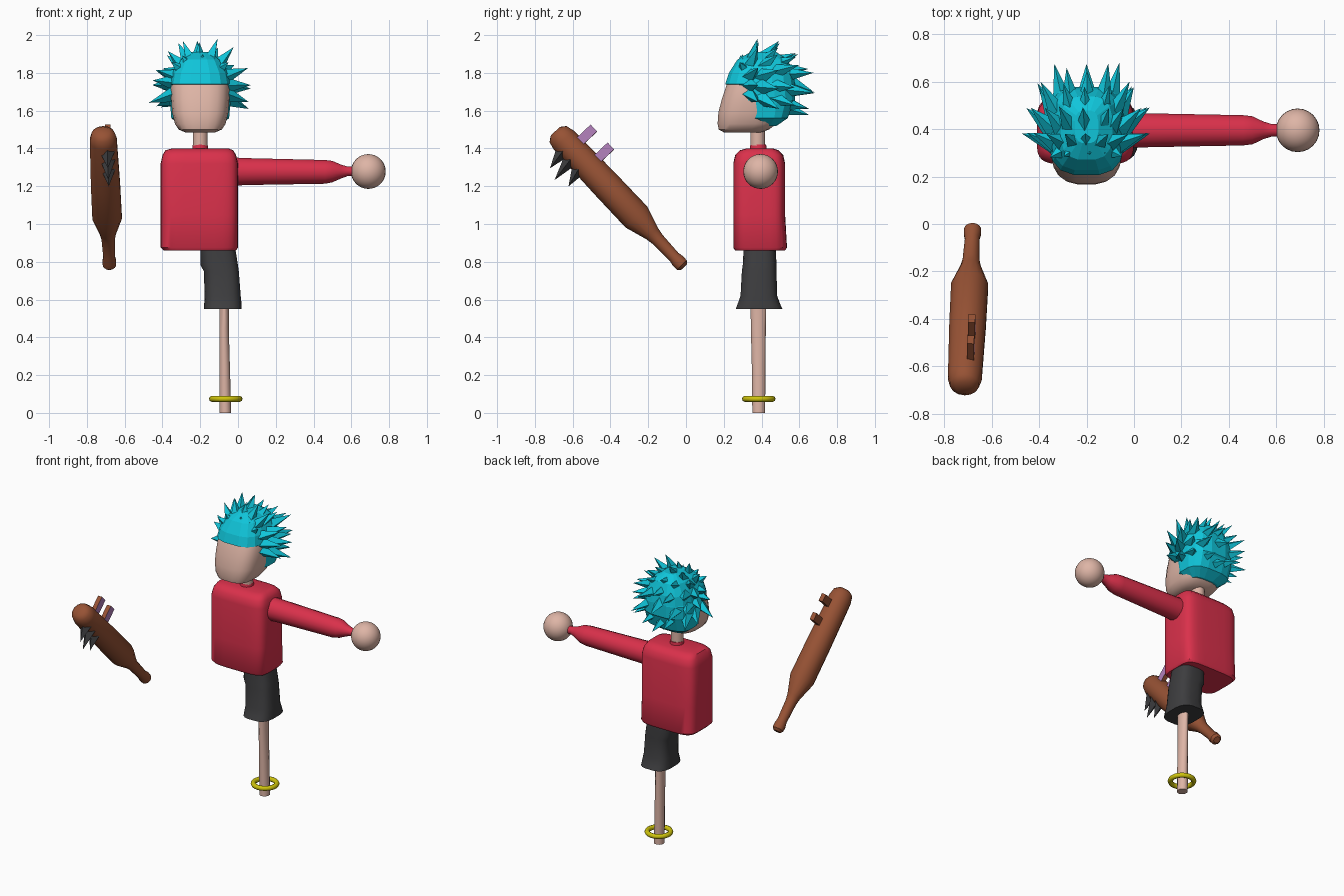
import bpy, bmesh, math, random
from mathutils import Vector, Matrix

if "Cube" in bpy.data.objects:
    bpy.data.objects.remove(bpy.data.objects["Cube"])

random.seed(4)


def material(name, rgb):
    m = bpy.data.materials.new(name)
    m.diffuse_color = (*rgb, 1)
    m.use_nodes = True
    m.node_tree.nodes["Principled BSDF"].inputs["Base Color"].default_value = m.diffuse_color
    return m


SKIN = material("skin", (0.73, 0.46, 0.38))
RED = material("red cloth", (0.70, 0.03, 0.07))
CYAN = material("cyan hair", (0.005, 0.56, 0.70))
DARK = material("charcoal", (0.047, 0.047, 0.05))
BROWN = material("brown wood", (0.31, 0.085, 0.035))
PURPLE = material("mauve", (0.45, 0.22, 0.50))
YELLOW = material("yellow metal", (0.62, 0.55, 0.004))


def finish(name, bm, mats, angle=40):
    bmesh.ops.recalc_face_normals(bm, faces=bm.faces)
    me = bpy.data.meshes.new(name)
    bm.to_mesh(me)
    bm.free()
    ob = bpy.data.objects.new(name, me)
    bpy.context.collection.objects.link(ob)
    for m in mats:
        me.materials.append(m)
    for p in me.polygons:
        p.use_smooth = angle > 0
    if angle > 0:
        me.set_sharp_from_angle(angle=math.radians(angle))
    return ob


def loft(bm, rings, sides=16, power=2.0, axis="z"):
    """Rings are (position, a_min, a_max, b_min, b_max); power squares the section."""
    loops = []
    for t, a0, a1, b0, b1 in rings:
        loop = []
        for i in range(sides):
            g = 2 * math.pi * (i + 0.5) / sides
            c, s = math.cos(g), math.sin(g)
            a = (a0 + a1) / 2 + (a1 - a0) / 2 * math.copysign(abs(c) ** (2 / power), c)
            b = (b0 + b1) / 2 + (b1 - b0) / 2 * math.copysign(abs(s) ** (2 / power), s)
            loop.append(bm.verts.new((a, b, t) if axis == "z" else (t, a, b)))
        loops.append(loop)
    for lo, hi in zip(loops, loops[1:]):
        for i in range(sides):
            j = (i + 1) % sides
            bm.faces.new((lo[i], lo[j], hi[j], hi[i]))
    bm.faces.new(loops[0])
    bm.faces.new(loops[-1])


def lofted(name, mat, rings, angle=40, **kw):
    bm = bmesh.new()
    loft(bm, rings, **kw)
    return finish(name, bm, [mat], angle)


def spike(bm, base, tip, radius, sides=4):
    d = tip - base
    mat = Matrix.Translation((base + tip) / 2) @ d.to_track_quat("Z", "Y").to_matrix().to_4x4()
    bmesh.ops.create_cone(bm, cap_ends=True, segments=sides, radius1=radius,
                          radius2=0, depth=d.length, matrix=mat)


# Shirt, collar and sleeve
lofted("shirt", RED, [
    (0.86, -0.395, -0.01, 0.26, 0.525), (0.875, -0.41, 0.0, 0.25, 0.535),
    (1.05, -0.41, 0.0, 0.25, 0.525), (1.32, -0.41, 0.0, 0.25, 0.525),
    (1.365, -0.40, -0.01, 0.26, 0.515), (1.39, -0.385, -0.025, 0.285, 0.49),
    (1.40, -0.35, -0.05, 0.32, 0.46)], sides=32, power=5)
lofted("collar", RED, [(1.38, -0.245, -0.155, 0.335, 0.43),
                       (1.42, -0.24, -0.16, 0.34, 0.425)])
lofted("sleeve", RED, [
    (-0.06, 0.32, 0.47, 1.20, 1.355), (0.05, 0.322, 0.468, 1.205, 1.35),
    (0.46, 0.33, 0.46, 1.212, 1.34), (0.50, 0.335, 0.455, 1.22, 1.335),
    (0.545, 0.357, 0.433, 1.24, 1.315), (0.58, 0.368, 0.422, 1.253, 1.305),
    (0.63, 0.368, 0.422, 1.253, 1.303)], axis="x")

# Hand
bm = bmesh.new()
bmesh.ops.create_uvsphere(bm, u_segments=24, v_segments=16, radius=0.092,
                          matrix=Matrix.Translation((0.69, 0.395, 1.278)))
finish("hand", bm, [SKIN])

# Shorts and leg
lofted("shorts", DARK, [
    (0.55, -0.18, 0.02, 0.262, 0.512), (0.575, -0.18, 0.02, 0.272, 0.50),
    (0.62, -0.177, 0.015, 0.288, 0.483), (0.75, -0.182, 0.005, 0.295, 0.48),
    (0.785, -0.20, 0.0, 0.30, 0.48), (0.88, -0.20, -0.015, 0.305, 0.475)],
    sides=20, power=3)
lofted("leg", SKIN, [
    (0.0, -0.10, -0.035, 0.35, 0.42), (0.25, -0.10, -0.042, 0.347, 0.422),
    (0.45, -0.10, -0.048, 0.342, 0.424), (0.60, -0.10, -0.048, 0.34, 0.426)], sides=12)

# Anklet
bm = bmesh.new()
rings = []
for i in range(28):
    g = 2 * math.pi * i / 28
    rings.append([bm.verts.new((
        -0.065 + (0.073 + 0.016 * math.cos(h)) * math.cos(g),
        0.385 + (0.073 + 0.016 * math.cos(h)) * math.sin(g),
        0.074 + 0.016 * math.sin(h))) for h in [k * math.pi / 4 for k in range(8)]])
for i in range(28):
    for k in range(8):
        a, b = rings[i], rings[(i + 1) % 28]
        bm.faces.new((a[k], b[k], b[(k + 1) % 8], a[(k + 1) % 8]))
finish("anklet", bm, [YELLOW], 60)

# Neck and head
lofted("neck", SKIN, [(1.37, -0.24, -0.16, 0.34, 0.42), (1.53, -0.24, -0.16, 0.34, 0.42)])
lofted("head", SKIN, [
    (1.485, -0.28, -0.12, 0.20, 0.40), (1.50, -0.315, -0.085, 0.172, 0.44),
    (1.53, -0.335, -0.065, 0.166, 0.48), (1.59, -0.35, -0.05, 0.17, 0.51),
    (1.66, -0.355, -0.045, 0.188, 0.53), (1.74, -0.355, -0.045, 0.215, 0.54),
    (1.82, -0.33, -0.07, 0.26, 0.52)], sides=20, power=3)

# Hair: stepped cap with swept-back spikes
bm = bmesh.new()
loft(bm, [
    (1.52, -0.30, -0.10, 0.37, 0.48), (1.56, -0.355, -0.045, 0.32, 0.54),
    (1.645, -0.362, -0.038, 0.30, 0.57), (1.655, -0.364, -0.036, 0.245, 0.58),
    (1.735, -0.364, -0.036, 0.24, 0.58), (1.74, -0.362, -0.038, 0.205, 0.58),
    (1.80, -0.35, -0.05, 0.225, 0.57), (1.87, -0.31, -0.09, 0.27, 0.54),
    (1.91, -0.25, -0.15, 0.34, 0.48)], sides=16, power=3)
# (angle from straight back, number around, lowest angle above the horizon)
for theta, count, low in [(0, 1, -90), (28, 8, -90), (52, 13, -45),
                          (75, 17, -32), (98, 18, -22), (122, 16, 24)]:
    for i in range(count):
        phi = 90 + 360 * i / count
        phi = (phi + 180) % 360 - 180
        high = phi if phi >= -90 else -180 - phi
        if phi > 90:
            high = 180 - phi
        if high < low:
            continue
        phi = math.radians(phi + random.uniform(-4, 4))

        def direction(deg):
            a = math.radians(deg)
            return Vector((math.sin(a) * math.cos(phi), math.cos(a), math.sin(a) * math.sin(phi)))

        reach = random.uniform(0.25, 0.30)
        if theta > 110:
            reach *= 0.88
        tip = Vector((-0.2, 0.42, 1.70)) + direction(theta) * reach
        root = direction(theta + 20 if theta < 110 else theta)
        base = Vector((-0.2, 0.39, 1.72)) + Vector((root.x * 0.125, root.y * 0.13, root.z * 0.125))
        if theta > 110:
            base.z = max(base.z, 1.80)
        spike(bm, base, tip, 0.052)
finish("hair", bm, [CYAN], 0)

# Bat frame: local z runs from the grip to the far end, local y points up and back
u = Vector((-0.036, -0.687, 0.727)).normalized()
n = Vector((0, 0.727, 0.687))
x = n.cross(u).normalized()
frame = Matrix.Translation((-0.68, -0.015, 0.775)) @ Matrix((x, u.cross(x), u)).transposed().to_4x4()

bat = lofted("bat", BROWN, [(t, -r, r, -r, r) for t, r in [
    (-0.005, 0.022), (0.01, 0.036), (0.04, 0.037), (0.07, 0.031), (0.20, 0.036),
    (0.24, 0.043), (0.36, 0.080), (0.60, 0.079), (0.92, 0.073), (0.965, 0.062),
    (0.985, 0.035)]], sides=14)
bat.data.transform(frame)

# Dark teeth under the bat
bm = bmesh.new()
for root, tip, depth in [(0.88, 0.862, 0.155), (0.82, 0.80, 0.18), (0.755, 0.725, 0.15)]:
    spike(bm, Vector((0.02, -0.045, root)), Vector((0.022, -depth, tip)), 0.04)
bm.transform(frame)
finish("bat_teeth", bm, [DARK], 0)

# Pegs above the bat, mauve on the outer side
for k, s in enumerate((0.857, 0.726)):
    bm = bmesh.new()
    bmesh.ops.create_cube(bm, size=1, matrix=Matrix.Translation((0.022, 0.105, s))
                          @ Matrix.Diagonal((0.03, 0.11, 0.05, 1)))
    bm.normal_update()
    for f in bm.faces:
        f.material_index = 1 if f.normal.x > 0.5 else 0
    bm.transform(frame)
    finish("bat_peg_%d" % (k + 1), bm, [BROWN, PURPLE], 0)
